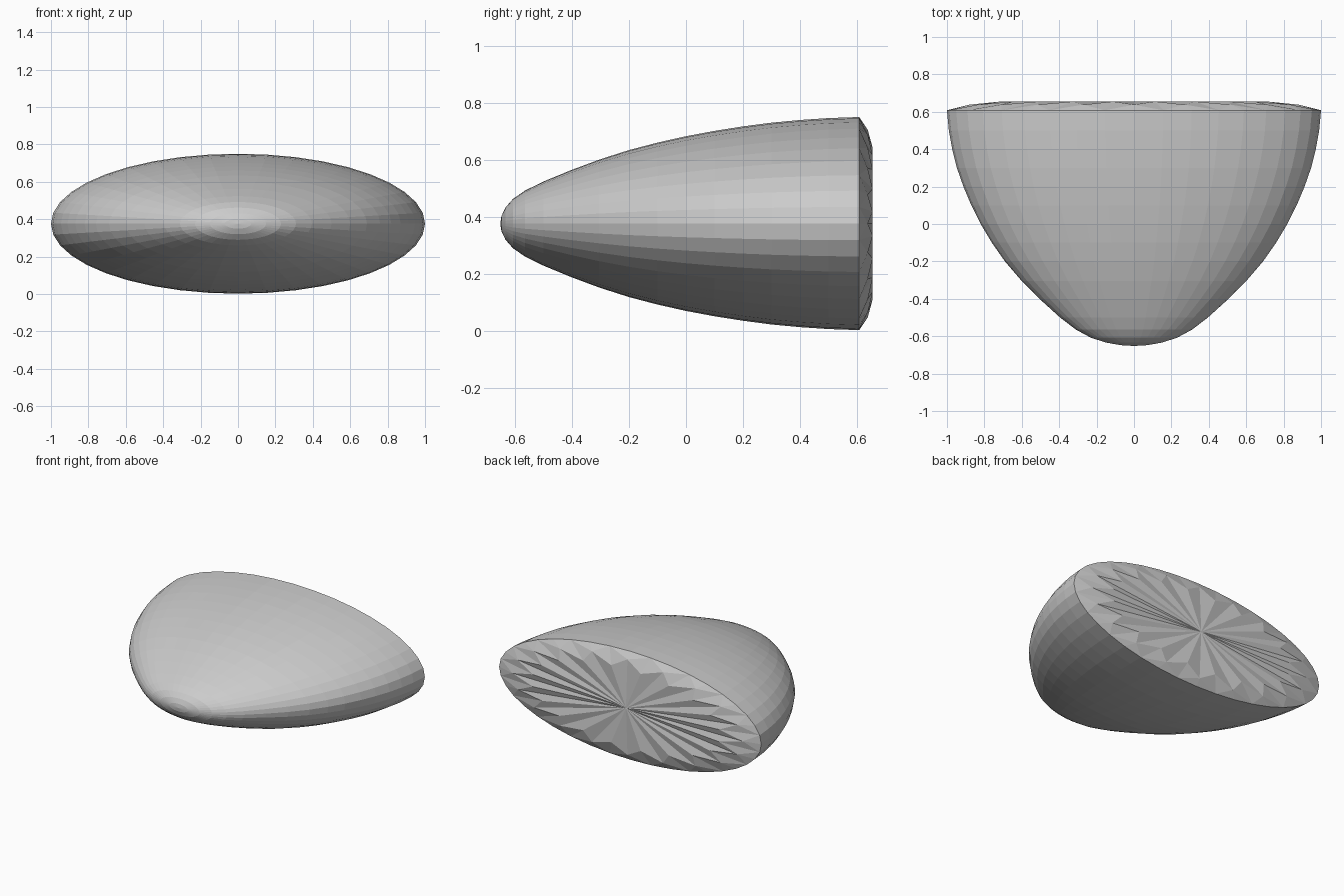
import bpy, bmesh
from math import cos, sin, pi

if "Cube" in bpy.data.objects:
    bpy.data.objects.remove(bpy.data.objects["Cube"])

SEGMENTS = 40
CENTRE_Z = 0.376
FLATTEN = 0.374


def ring(bm, points):
    """Add a squashed ring; points gives (radius, y) repeating around it."""
    verts = []
    for i in range(SEGMENTS):
        r, y = points[i % len(points)]
        a = 2 * pi * i / SEGMENTS
        verts.append(bm.verts.new((r * cos(a), y, CENTRE_Z + FLATTEN * r * sin(a))))
    return verts


def bridge(bm, a, b):
    for i in range(SEGMENTS):
        j = (i + 1) % SEGMENTS
        bm.faces.new((a[i], a[j], b[j], b[i]))


def fan(bm, loop, y):
    tip = bm.verts.new((0, y, CENTRE_Z))
    for i in range(SEGMENTS):
        bm.faces.new((loop[i], loop[(i + 1) % SEGMENTS], tip))


bm = bmesh.new()

# Rounded nose widening to the open rim: (half width, y)
profile = [(0.07, -0.648), (0.15, -0.634), (0.23, -0.608), (0.31, -0.565),
           (0.395, -0.50), (0.50, -0.405), (0.60, -0.305), (0.69, -0.20),
           (0.76, -0.10), (0.82, 0.0), (0.87, 0.10), (0.912, 0.20),
           (0.947, 0.30), (0.972, 0.40), (0.99, 0.50), (1.0, 0.608)]
rings = [ring(bm, [p]) for p in profile]
for a, b in zip(rings, rings[1:]):
    bridge(bm, a, b)
fan(bm, rings[0], -0.652)

# Pleated back: alternate points reach further in and further back
pleats = ring(bm, [(0.88, 0.638), (0.72, 0.655)])
for i in range(SEGMENTS):
    j = (i + 1) % SEGMENTS
    rim = rings[-1]
    if i % 2 == 0:
        tris = ((rim[i], rim[j], pleats[i]), (rim[j], pleats[j], pleats[i]))
    else:
        tris = ((rim[i], rim[j], pleats[j]), (rim[i], pleats[j], pleats[i]))
    for t in tris:
        bm.faces.new(t)
fan(bm, pleats, 0.654)

bmesh.ops.recalc_face_normals(bm, faces=bm.faces)
mesh = bpy.data.meshes.new("flattened_shell")
bm.to_mesh(mesh)
bm.free()
shell = bpy.data.objects.new("flattened_shell", mesh)
bpy.context.collection.objects.link(shell)
